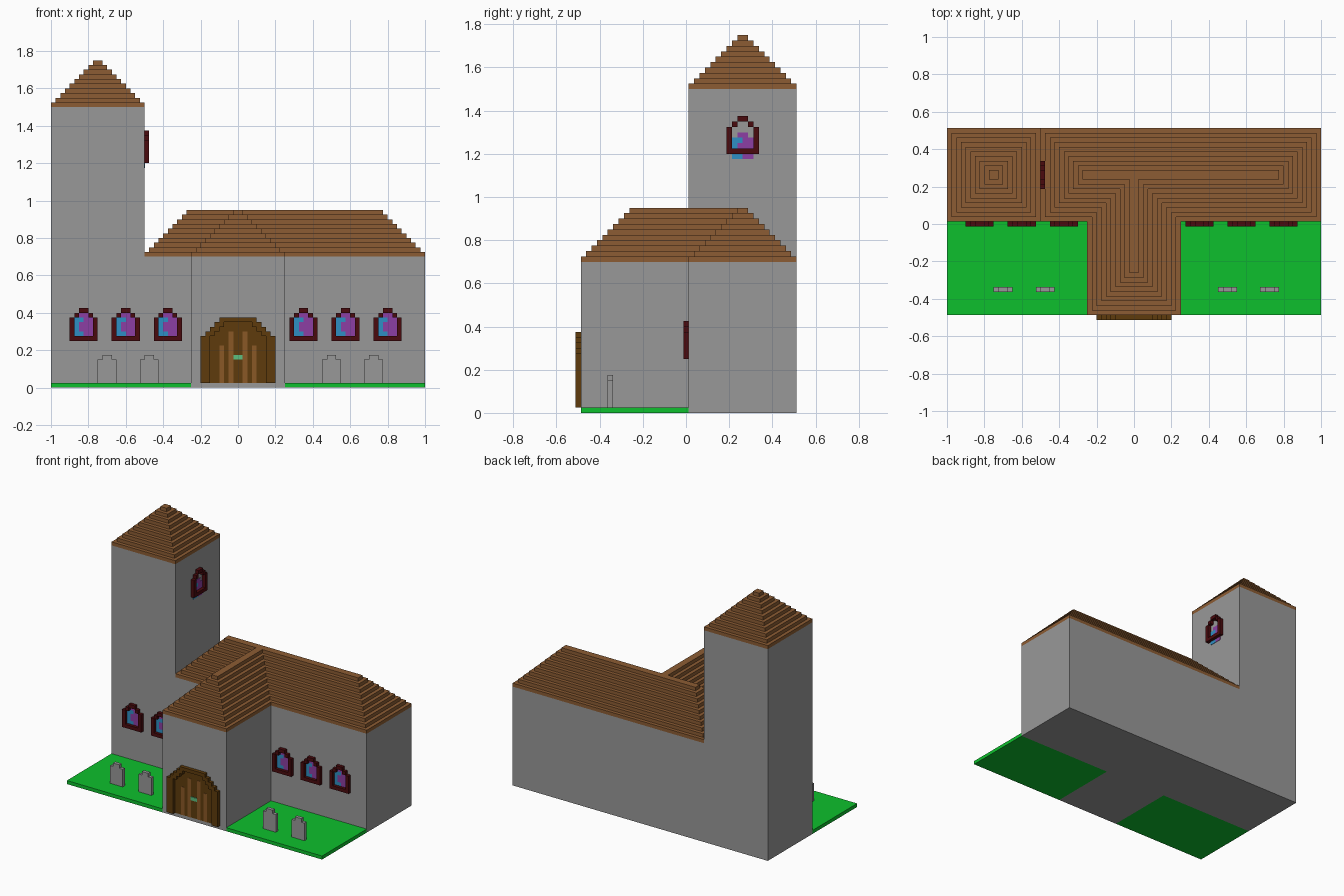
import bpy, bmesh, math

cube = bpy.data.objects.get("Cube")
if cube:
    bpy.data.objects.remove(cube, do_unlink=True)

V = 0.025  # block size
Y_FRONT, Y_MID, Y_BACK = -0.4875, 0.0125, 0.5125


def material(name, hex_code):
    rgb = [int(hex_code[i:i + 2], 16) / 255 for i in (0, 2, 4)]
    lin = [c / 12.92 if c <= 0.04045 else ((c + 0.055) / 1.055) ** 2.4 for c in rgb]
    m = bpy.data.materials.new(name)
    m.use_nodes = True
    m.diffuse_color = (*lin, 1)
    m.node_tree.nodes["Principled BSDF"].inputs["Base Color"].default_value = (*lin, 1)
    return m


STONE = material("grey stone", "999999")
ROOF = material("roof brown", "8C5C33")
GRASS = material("grass green", "0DC02D")
WOOD = material("dark wood", "5E3B0C")
PLANK = material("plank brown", "8A5826")
FRAME = material("dark red", "4A0A0D")
BLUE = material("blue glass", "2F8FC4")
PURPLE = material("purple glass", "8C3FA3")
HANDLE = material("handle green", "5CBF80")


def finish(bm, name, mat, loc=(0, 0, 0), turn=0.0):
    bmesh.ops.recalc_face_normals(bm, faces=bm.faces)
    mesh = bpy.data.meshes.new(name)
    bm.to_mesh(mesh)
    bm.free()
    mesh.materials.append(mat)
    ob = bpy.data.objects.new(name, mesh)
    ob.location = loc
    ob.rotation_euler.z = turn
    bpy.context.collection.objects.link(ob)
    return ob


def extrude(bm, faces, vec):
    new = bmesh.ops.extrude_face_region(bm, geom=faces, use_keep_orig=True)["geom"]
    bmesh.ops.translate(bm, vec=vec, verts=[g for g in new if isinstance(g, bmesh.types.BMVert)])


def prism(bm, outline, z0, z1):
    face = bm.faces.new([bm.verts.new((x, y, z0)) for x, y in outline])
    extrude(bm, [face], (0, 0, z1 - z0))


def relief(name, rows, key, mat, loc, depth=V, turn=0.0):
    """Extrude a block pattern (rows from top to bottom) outward along local -y."""
    bm = bmesh.new()
    for r, row in enumerate(rows):
        z = (len(rows) - 1 - r) * V
        for c, ch in enumerate(row):
            if ch == key:
                x = c * V
                bm.faces.new([bm.verts.new(p) for p in
                              ((x, 0, z), (x + V, 0, z), (x + V, 0, z + V), (x, 0, z + V))])
    bmesh.ops.remove_doubles(bm, verts=bm.verts, dist=1e-4)
    extrude(bm, bm.faces[:], (0, -depth, 0))
    bmesh.ops.dissolve_limit(bm, angle_limit=0.01, verts=bm.verts, edges=bm.edges)
    return finish(bm, name, mat, loc, turn)


def rect(x0, x1, y0, y1):
    return [(x0, y0), (x1, y0), (x1, y1), (x0, y1)]


def tower_plan(d):
    return rect(-1 + d, -0.5 - d, Y_MID + d, Y_BACK - d)


def hall_plan(d):
    # T-shaped plan: long hall with a porch wing to the front
    f, m, b = Y_FRONT + d, Y_MID + d, Y_BACK - d
    return [(-0.5 + d, m), (-0.25 + d, m), (-0.25 + d, f), (0.25 - d, f),
            (0.25 - d, m), (1 - d, m), (1 - d, b), (-0.5 + d, b)]


# Walls and stepped hip roofs
for part, plan, top in (("tower", tower_plan, 1.5), ("hall", hall_plan, 0.7)):
    bm = bmesh.new()
    prism(bm, plan(0), 0, top)
    finish(bm, part + "_walls", STONE)
    bm = bmesh.new()
    for i in range(10):
        prism(bm, plan(i * V), top + i * V, top + (i + 1) * V)
    finish(bm, part + "_roof", ROOF)

# Lawns either side of the porch
for side, x0, x1 in (("right", -1, -0.25), ("left", 0.25, 1)):
    bm = bmesh.new()
    prism(bm, rect(x0, x1, Y_FRONT, Y_MID), 0, V)
    finish(bm, "lawn_" + side, GRASS)

# Gravestones
for x in (-0.75, -0.525, 0.45, 0.675):
    relief("gravestone", [".##."] + ["####"] * 5, "#", STONE, (x, -0.3375, V))

# Arched windows: raised frame with stained glass behind
WINDOW = ["..##..", ".#pp#.", "#bbpp#", "#bppp#", "#bppp#", "#bbpp#", "######"]


def window(x, y, z, turn=0.0, glass_drop=0.0):
    relief("window_frame", WINDOW, "#", FRAME, (x, y, z), turn=turn)
    for key, mat, name in (("b", BLUE, "blue_glass"), ("p", PURPLE, "purple_glass")):
        relief(name, WINDOW, key, mat, (x, y, z - glass_drop), 0.003, turn)


for x in (-0.9, -0.675, -0.45, 0.275, 0.5, 0.725):
    window(x, Y_MID, 0.25)
# Tower window has its glass set lower than the frame
window(-0.5, 0.1875, 1.2, math.pi / 2, 2 * V)

# Door: (outer, inner) half widths in blocks, from the top row down
ARCH = [(4, 0), (5, 3), (6, 4), (7, 5)] + [(8, 6)] * 10
half = ["".join("." if k >= o else "#" if k >= i else "d" for k in range(8)) for o, i in ARCH]
door = [h[::-1] + h for h in half]
corner = (-0.2, Y_FRONT, V)
relief("door_frame", door, "#", WOOD, corner)
relief("door_panel", door, "d", WOOD, corner, 0.003)

# Lighter planks and the handle on the door
for s in (-1, 1):
    for centre, rows in ((3.5, 8), (1.5, 11)):
        relief("door_plank", ["#"] * rows, "#", PLANK,
               (s * centre * V - V / 2, Y_FRONT, V), 0.005)
relief("door_handle", ["##"], "#", HANDLE, (-V, Y_FRONT, 0.15), 0.009)
